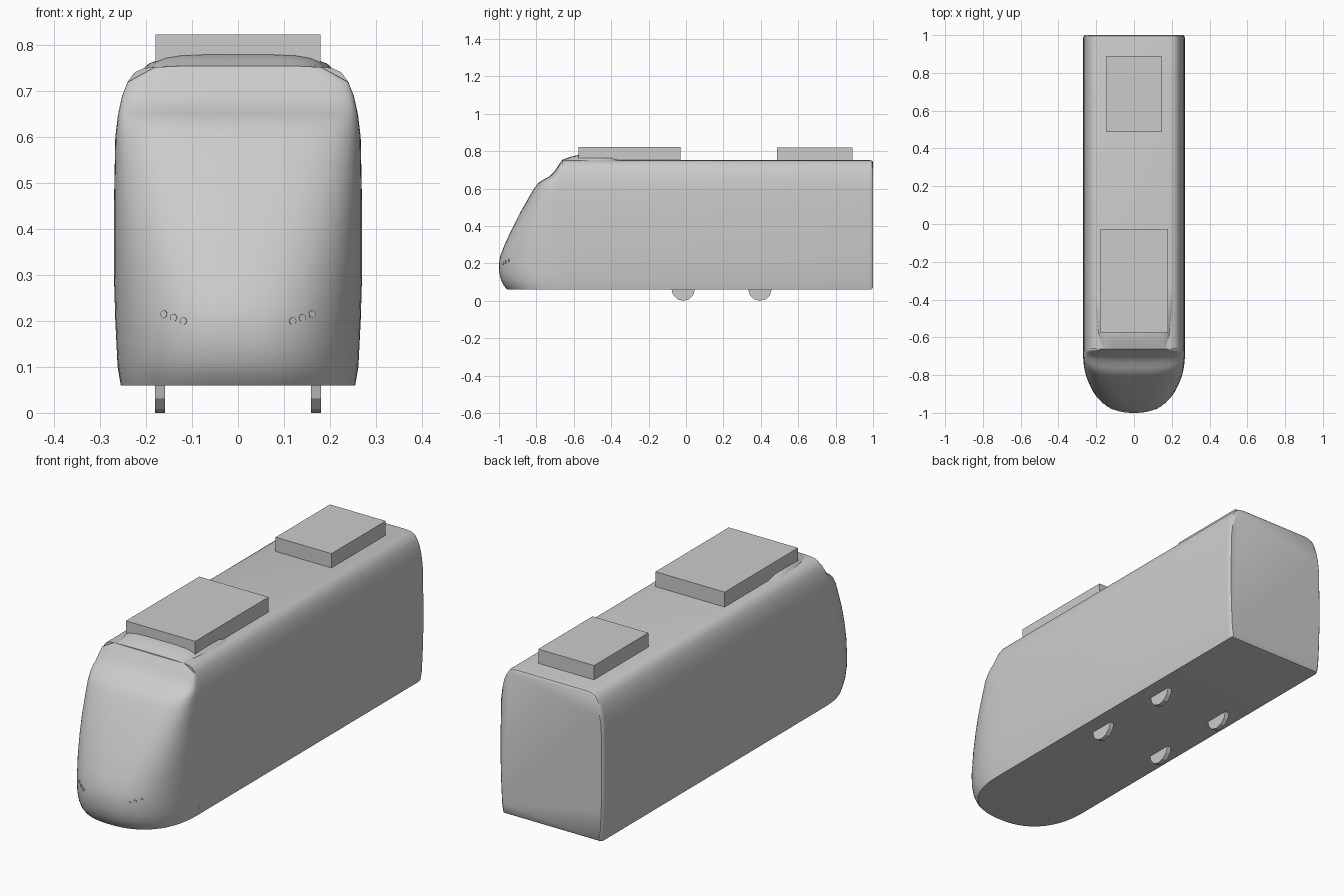
import bpy, bmesh, math

cube = bpy.data.objects.get("Cube")
if cube:
    bpy.data.objects.remove(cube, do_unlink=True)

grey = bpy.data.materials.new("plain grey")
grey.use_nodes = True
grey.diffuse_color = (0.6, 0.6, 0.6, 1)
grey.node_tree.nodes["Principled BSDF"].inputs["Base Color"].default_value = (0.6, 0.6, 0.6, 1)


def finish(name, bm, angle=None):
    bmesh.ops.recalc_face_normals(bm, faces=bm.faces[:])
    mesh = bpy.data.meshes.new(name)
    bm.to_mesh(mesh)
    bm.free()
    obj = bpy.data.objects.new(name, mesh)
    bpy.context.collection.objects.link(obj)
    mesh.materials.append(grey)
    if angle:
        bpy.ops.object.select_all(action='DESELECT')
        obj.select_set(True)
        bpy.context.view_layer.objects.active = obj
        bpy.ops.object.shade_smooth_by_angle(angle=math.radians(angle))
    return obj


def loft(name, rings, angle):
    """Skin closed rings of points and cap both ends."""
    bm = bmesh.new()
    rows = [[bm.verts.new(p) for p in ring] for ring in rings]
    n = len(rows[0])
    for a, b in zip(rows, rows[1:]):
        for i in range(n):
            j = (i + 1) % n
            bm.faces.new((a[i], a[j], b[j], b[i]))
    bm.faces.new(rows[0])
    bm.faces.new(rows[-1])
    return finish(name, bm, angle)


def box(name, half_x, y0, y1, z0, z1):
    bm = bmesh.new()
    bmesh.ops.create_cube(bm, size=1)
    for v in bm.verts:
        v.co = (v.co.x * 2 * half_x, (y0 + y1) / 2 + v.co.y * (y1 - y0),
                (z0 + z1) / 2 + v.co.z * (z1 - z0))
    return finish(name, bm)


def disc(name, centre, radius, length, segments):
    """Cylinder whose axis runs along z, returned ready for turning."""
    bm = bmesh.new()
    bmesh.ops.create_cone(bm, cap_ends=True, segments=segments,
                          radius1=radius, radius2=radius, depth=length)
    obj = finish(name, bm)
    obj.location = centre
    return obj


# Carriage body: one cross-section swept to a softened rear edge
side = [(.255, .06), (.262, .1), (.267, .2), (.27, .3), (.27, .45), (.267, .6),
        (.261, .65), (.252, .69), (.24, .72), (.225, .741), (.205, .75), (.18, .753)]
section = side + [(-x, z) for x, z in reversed(side)]
JOIN = -.66


def body_ring(y, s):
    return [(x * s, y, .405 + (z - .405) * s) for x, z in section]


loft("carriage_body", [body_ring(JOIN, 1), body_ring(.98, 1),
                       body_ring(.994, .992), body_ring(1, .97)], 40)


def interp(table, z):
    for (z0, a), (z1, b) in zip(table, table[1:]):
        if z <= z1:
            return a + (b - a) * max(0, z - z0) / (z1 - z0)
    return table[-1][1]


# Nose: rounded plan shapes stacked by height
widths = [(z, x) for x, z in side]
reach = [(.06, .295), (.08, .313), (.11, .329), (.15, .339), (.2, .34), (.24, .333),
         (.3, .31), (.38, .273), (.46, .233), (.54, .188), (.6, .153), (.63, .13),
         (.65, .1), (.665, .07), (.69, .045), (.72, .025), (.753, .003)]


def fullness(z):
    return 2.35 + 1.6 * max(0, (z - .25) / .5)


def nose_ring(z, depth):
    w, n, steps = interp(widths, z), fullness(z), 40
    ring = []
    for i in range(steps + 1):
        t = math.pi * i / steps
        c, s = math.cos(t), max(0, math.sin(t))
        ring.append((math.copysign(w * abs(c) ** (2 / n), c),
                     JOIN - depth * s ** (2 / n), z))
    return ring


loft("nose", [nose_ring(z, d) for z, d in reach], 45)

# Roof fairing behind the nose
arch = [(1, -.1), (.94, .4), (.82, .72), (.66, .9), (.4, .98)]
arch += [(-x, h) for x, h in reversed(arch)]
stations = [(-.66, .17, .003), (-.62, .18, .018), (-.58, .19, .028),
            (-.48, .2, .026), (-.4, .205, .022), (-.36, .195, .002)]
loft("roof_fairing", [[(x * w, y, .752 + h * k) for x, k in arch]
                      for y, w, h in stations], 40)

# Roof equipment
box("front_roof_unit", .18, -.575, -.03, .74, .823)
box("rear_roof_unit", .145, .487, .89, .74, .82)

for label, sgn in (("left", 1), ("right", -1)):
    # Wheels, half hidden in the floor
    for place, y in (("front", -.015), ("rear", .395)):
        wheel = disc(f"{label}_{place}_wheel", (sgn * .17, y, .0625), .0625, .022, 12)
        wheel.rotation_euler = (0, math.pi / 2, 0)
    # Small lamps set into the nose
    for i, (x, z) in enumerate(((.118, .2), (.139, .207), (.16, .215))):
        n = fullness(z)
        y = JOIN - interp(reach, z) * (1 - (x / interp(widths, z)) ** n) ** (1 / n)
        lamp = disc(f"{label}_lamp_{i + 1}", (sgn * x, y + .002, z), .008, .008, 12)
        lamp.rotation_euler = (math.pi / 2, 0, sgn * math.atan2(x, .3))
